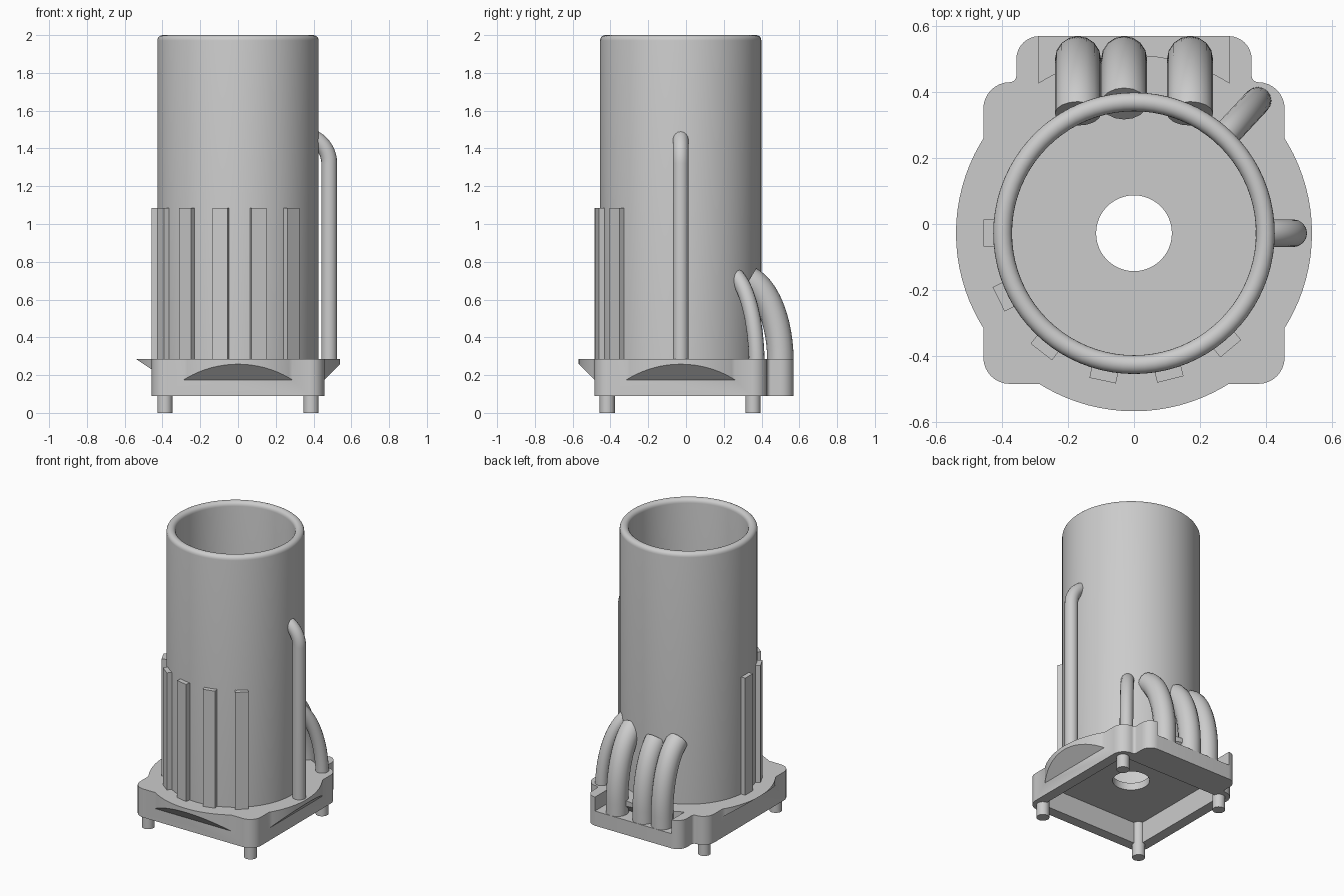
import bpy, bmesh
from math import sin, cos, pi, radians, acos
from mathutils import Vector, Matrix

if "Cube" in bpy.data.objects:
    bpy.data.objects.remove(bpy.data.objects["Cube"])

CY = -0.028          # y of the tower axis
TOP = 0.285          # top of the base plate


def add(name, bm, smooth=True):
    bmesh.ops.recalc_face_normals(bm, faces=bm.faces)
    me = bpy.data.meshes.new(name)
    bm.to_mesh(me)
    bm.free()
    ob = bpy.data.objects.new(name, me)
    bpy.context.collection.objects.link(ob)
    if smooth:
        shade(ob)
    return ob


def shade(ob):
    bpy.ops.object.select_all(action='DESELECT')
    ob.select_set(True)
    bpy.context.view_layer.objects.active = ob
    bpy.ops.object.shade_smooth_by_angle(angle=radians(35))


def box(name, x0, x1, y0, y1, z0, z1):
    bm = bmesh.new()
    bmesh.ops.create_cube(bm, size=1, matrix=Matrix.Translation(
        ((x0 + x1) / 2, (y0 + y1) / 2, (z0 + z1) / 2)) @ Matrix.Diagonal((x1 - x0, y1 - y0, z1 - z0, 1)))
    return add(name, bm, False)


def cylinder_bm(x, y, r, z0, z1, n):
    bm = bmesh.new()
    bmesh.ops.create_cone(bm, cap_ends=True, segments=n, radius1=r, radius2=r, depth=z1 - z0,
                          matrix=Matrix.Translation((x, y, (z0 + z1) / 2)))
    return bm


def rounded_prism(name, corners, z0, z1, steps=8):
    """Extrude a polygon whose corners (x, y, r) are filleted."""
    pts = []
    for i, (x, y, r) in enumerate(corners):
        p = Vector((x, y))
        a = (Vector(corners[i - 1][:2]) - p).normalized()
        b = (Vector(corners[(i + 1) % len(corners)][:2]) - p).normalized()
        c = p + (a + b) * r          # right-angled corners only
        for k in range(steps + 1):
            t = k / steps * pi / 2
            pts.append(c - b * r * cos(t) - a * r * sin(t))
    bm = bmesh.new()
    f = bm.faces.new([bm.verts.new((p.x, p.y, z0)) for p in pts])
    ext = bmesh.ops.extrude_face_region(bm, geom=[f])
    bmesh.ops.translate(bm, vec=(0, 0, z1 - z0),
                        verts=[v for v in ext['geom'] if isinstance(v, bmesh.types.BMVert)])
    return add(name, bm, False)


def bake(ob):
    """Turn modifiers or curves into a plain mesh object."""
    bpy.context.view_layer.update()
    me = bpy.data.meshes.new_from_object(ob.evaluated_get(bpy.context.evaluated_depsgraph_get()))
    name = ob.name
    bpy.data.objects.remove(ob)
    new = bpy.data.objects.new(name, me)
    bpy.context.collection.objects.link(new)
    shade(new)
    return new


def pipe(name, pts, r):
    cu = bpy.data.curves.new(name, 'CURVE')
    cu.dimensions = '3D'
    cu.bevel_depth = r
    cu.bevel_resolution = 6
    cu.use_fill_caps = True
    sp = cu.splines.new('POLY')
    sp.points.add(len(pts) - 1)
    for p, q in zip(sp.points, pts):
        p.co = (*q, 1)
    ob = bpy.data.objects.new(name, cu)
    bpy.context.collection.objects.link(ob)
    return bake(ob)


def bend(foot, r0, r1, z0, rise, end, n=18):
    """Elliptical quarter bend in (radius, z), stopped at radius end."""
    t1 = acos((end - r0) / (r1 - r0))
    return [(r1, foot)] + [(r0 + (r1 - r0) * cos(t1 * k / n), z0 + rise * sin(t1 * k / n))
                           for k in range(n + 1)]


# base block with the rear extension
half = [(0.457, -0.485, .08), (0.457, 0.43, .08), (0.357, 0.43, .02), (0.357, 0.57, .07)]
base = rounded_prism("base", half + [(-x, y, r) for x, y, r in reversed(half)], 0.09, TOP)

# round flange, undercut along each side
fb = cylinder_bm(0, CY, 0.54, 0.175, TOP, 96)
for co, no in [((0, -0.485, .175), (0, -1, -1)), ((0.457, 0, .175), (1, 0, -1)),
               ((0, 0.43, .175), (0, 1, -1)), ((-0.457, 0, .23), (-.055, 0, -.083))]:
    bmesh.ops.bisect_plane(fb, geom=fb.verts[:] + fb.edges[:] + fb.faces[:], plane_co=co,
                           plane_no=Vector(no).normalized(), clear_outer=True)
    bmesh.ops.holes_fill(fb, edges=[e for e in fb.edges if e.is_boundary], sides=0)
# lower rim of the flange, full circle
rim = add("rim_helper", cylinder_bm(0, CY, 0.54, 0.235, TOP, 96), False)
flange = add("flange_helper", fb, False)
bpy.data.objects.remove(rim)

# pocket behind the flange, recess underneath, drain hole
pocket = box("pocket_cutter", -0.29, 0.29, 0.40, 0.7, 0.19, 0.5)
recess = box("recess_cutter", -0.387, 0.387, -0.415, 0.36, -0.1, 0.235)
hole = add("hole_cutter", cylinder_bm(0, CY, 0.115, -0.1, 0.6, 48), False)
helpers = [(pocket, 'DIFFERENCE'), (flange, 'UNION'), (recess, 'DIFFERENCE'), (hole, 'DIFFERENCE')]
for ob, op in helpers:
    ob.hide_render = True
    m = base.modifiers.new(ob.name, 'BOOLEAN')
    m.operation, m.object, m.solver = op, ob, 'EXACT'
base = bake(base)
for ob, op in helpers:
    bpy.data.objects.remove(ob)

# corner legs
for i, (x, y) in enumerate([(x, y) for x in (-.387, .387) for y in (-.417, .355)]):
    add(f"leg_{i + 1}", cylinder_bm(x, y, 0.04, 0, 0.25, 24))

# hollow tower with a rounded rim
w = 0.0285
prof = [(0.427, TOP - .01)] + [(0.427 - w + w * cos(pi * k / 10), 2 - w + w * sin(pi * k / 10))
                               for k in range(11)] + [(0.37, TOP - .01)]
bm = bmesh.new()
N = 80
rings = [[bm.verts.new((r * cos(2 * pi * i / N), CY + r * sin(2 * pi * i / N), z)) for r, z in prof]
         for i in range(N)]
for i in range(N):
    a, b = rings[i], rings[(i + 1) % N]
    for k in range(len(prof)):
        j = (k + 1) % len(prof)
        bm.faces.new((a[k], b[k], b[j], a[j]))
add("tower", bm)

# vertical ribs
for i in range(6):
    rib = box(f"rib_{i + 1}", 0.40, 0.457, -0.041, 0.041, TOP - .01, 1.085)
    rib.location = (0, CY, 0)
    rib.rotation_euler.z = radians(180 + 26 * i)

# tall side pipe
pipe("side_pipe", [(r, CY, z) for r, z in bend(TOP - .02, 0.33, 0.483, 1.32, 0.153, 0.385)], 0.042)

# thin diagonal pipe
a = radians(47)
pipe("diagonal_pipe", [(r * cos(a), CY + r * sin(a), z)
                       for r, z in bend(0.18, 0.33, 0.55, 0.25, 0.50, 0.395)], 0.042)

# three thick rear pipes
for i, (x, end) in enumerate([(-.17, .335), (-.03, .365), (.17, .335)]):
    pipe(f"rear_pipe_{i + 1}", [(x, y, z) for y, z in bend(0.18, 0.28, 0.50, 0.27, 0.45, end)], 0.07)
